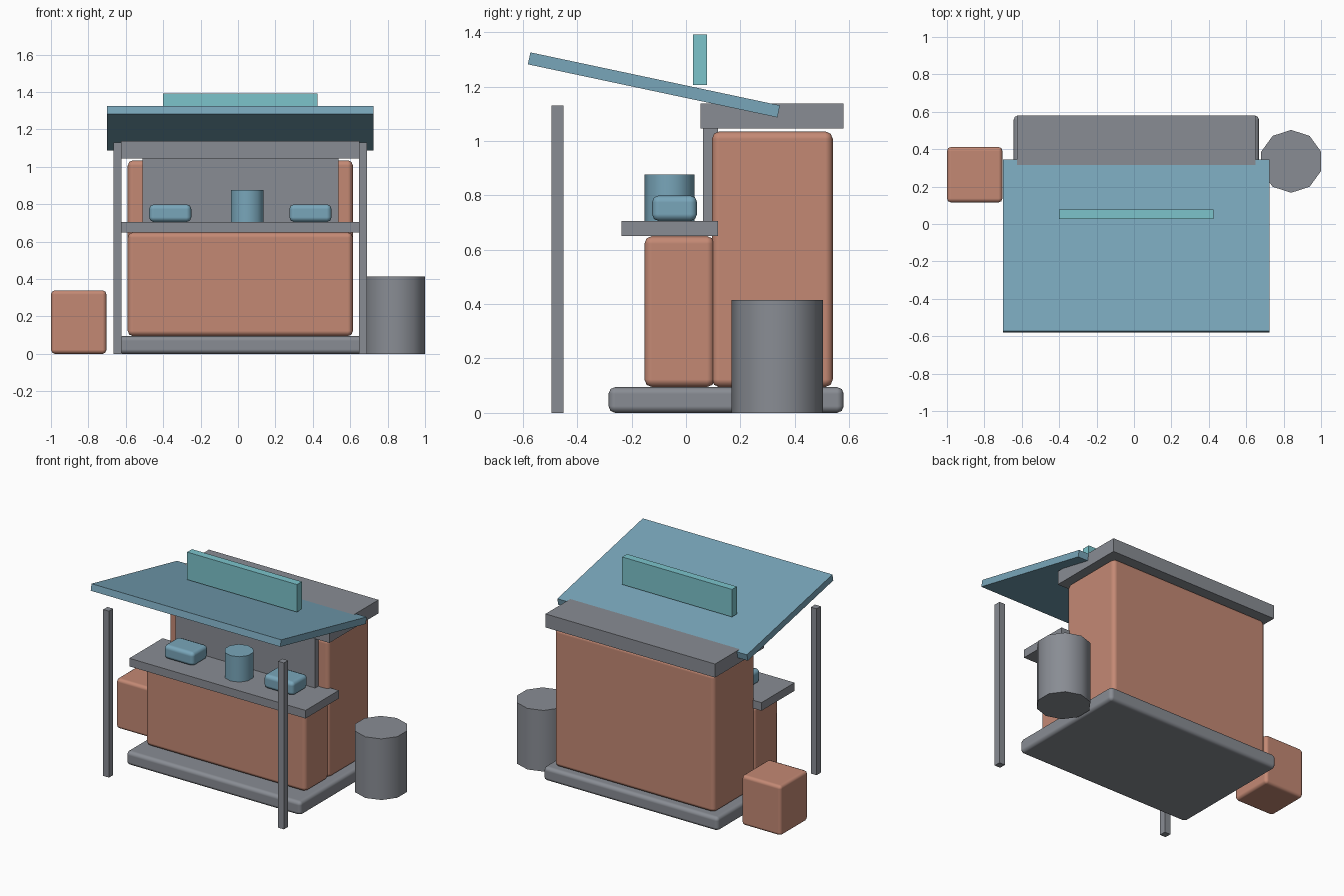
import bpy
from math import radians

cube = bpy.data.objects.get("Cube")
if cube:
    bpy.data.objects.remove(cube, do_unlink=True)


def material(name, rgb):
    mat = bpy.data.materials.new(name)
    mat.use_nodes = True
    colour = (*rgb, 1)
    mat.diffuse_color = colour
    mat.node_tree.nodes["Principled BSDF"].inputs["Base Color"].default_value = colour
    return mat


clay = material("clay", (0.55, 0.25, 0.175))
grey = material("grey", (0.25, 0.265, 0.295))
blue = material("blue", (0.19, 0.38, 0.49))
teal = material("teal", (0.2, 0.55, 0.6))


def box(name, mat, x, y, z, bevel=0, tilt=0):
    """Box spanning the (low, high) range on each axis, with optional rounded edges."""
    spans = (x, y, z)
    bpy.ops.mesh.primitive_cube_add(size=1, location=[(a + b) / 2 for a, b in spans])
    ob = bpy.context.object
    ob.name = name
    ob.scale = [b - a for a, b in spans]
    bpy.ops.object.transform_apply(location=False, rotation=False, scale=True)
    ob.rotation_euler.x = radians(tilt)
    ob.data.materials.append(mat)
    if bevel:
        bpy.ops.object.shade_smooth()
        mod = ob.modifiers.new("rounded_edges", "BEVEL")
        mod.width = bevel
        mod.segments = 2
        mod.harden_normals = True
    return ob


def drum(name, mat, x, y, z, radius):
    """Ten-sided upright cylinder spanning the z range."""
    bpy.ops.mesh.primitive_cylinder_add(
        vertices=10, radius=radius, depth=z[1] - z[0], location=(x, y, sum(z) / 2))
    ob = bpy.context.object
    ob.name = name
    ob.data.materials.append(mat)
    bpy.ops.object.shade_smooth_by_angle(angle=radians(40))
    return ob


MID = 0.0125  # centre line of the stall


def wide(half):
    return (MID - half, MID + half)


# Stall body
box("base", grey, wide(0.657), (-0.285, 0.58), (0, 0.095), 0.025)
box("back_body", clay, wide(0.602), (0.095, 0.54), (0.095, 1.035), 0.028)
box("counter_body", clay, wide(0.602), (-0.153, 0.105), (0.095, 0.65), 0.028)
box("counter_top", grey, wide(0.662), (-0.238, 0.118), (0.65, 0.705))
box("back_panel", grey, wide(0.524), (0.062, 0.117), (0.69, 1.05))
box("roof_slab", grey, wide(0.637), (0.053, 0.58), (1.045, 1.137))

# Awning, sign and posts
box("awning", blue, wide(0.7125), (-0.587, 0.351), (1.1835, 1.2285), tilt=-12)
box("sign_board", teal, wide(0.4125), (0.026, 0.078), (1.205, 1.392))
for side, label in ((-1, "right"), (1, "left")):
    cx = MID + side * 0.657
    box(f"{label}_post", grey, (cx - 0.0215, cx + 0.0215), (-0.495, -0.45), (0, 1.13))
    # Trays on the counter
    cx = MID + side * 0.375
    box(f"{label}_tray", blue, (cx - 0.113, cx + 0.113), (-0.125, 0.041),
        (0.705, 0.8), 0.026)

# Goods on and around the stall
drum("counter_pot", blue, 0.05, -0.06, (0.705, 0.877), 0.092)
drum("barrel", grey, 0.84, 0.335, (0, 0.415), 0.168)
box("crate", clay, (-1, -0.703), (0.115, 0.412), (0, 0.34), 0.022)
